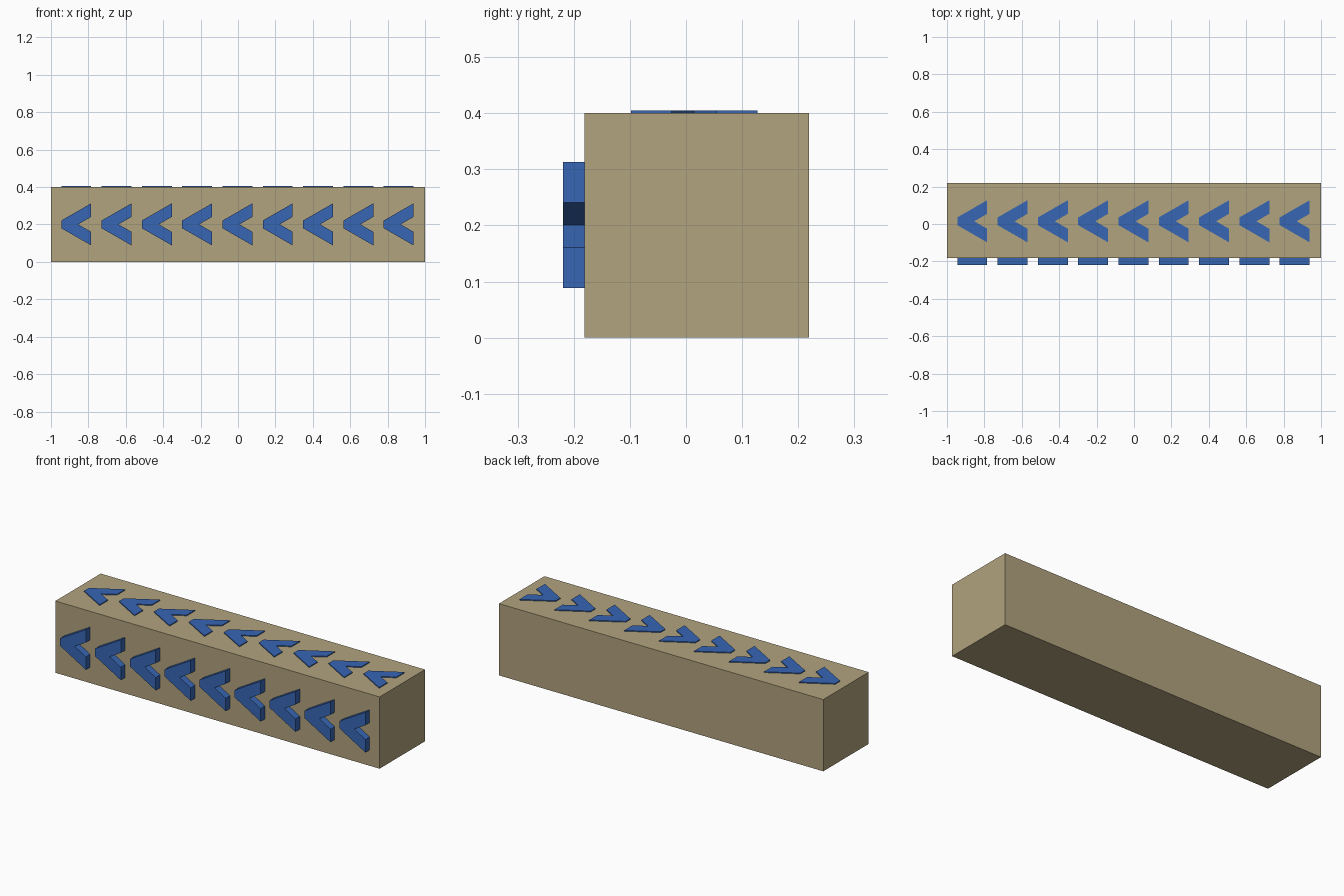
import bpy, bmesh
from mathutils import Matrix, Vector

if "Cube" in bpy.data.objects:
    bpy.data.objects.remove(bpy.data.objects["Cube"])


def material(name, colour):
    m = bpy.data.materials.new(name)
    m.diffuse_color = (*colour, 1)
    m.use_nodes = True
    m.node_tree.nodes["Principled BSDF"].inputs["Base Color"].default_value = m.diffuse_color
    return m


tan = material("tan", (0.445, 0.366, 0.209))
blue = material("blue", (0.038, 0.133, 0.456))


def add_object(name, bm, mat):
    bmesh.ops.recalc_face_normals(bm, faces=bm.faces)
    me = bpy.data.meshes.new(name)
    bm.to_mesh(me)
    bm.free()
    me.materials.append(mat)
    ob = bpy.data.objects.new(name, me)
    bpy.context.collection.objects.link(ob)
    return ob


Y0, Y1, H = -0.181, 0.219, 0.4

# Barrier block
bm = bmesh.new()
bmesh.ops.create_cube(bm, size=1, matrix=Matrix.Translation((0, (Y0 + Y1) / 2, H / 2))
                      @ Matrix.Diagonal((2, Y1 - Y0, H, 1)))
add_object("block", bm, tan)

# Left-pointing chevron outline with a blunt tip
upper = [(0, 0.0205), (0.16, 0.1125), (0.16, 0.04)]
outline = upper + [(0.091, 0)] + [(x, -v) for x, v in reversed(upper)]
COUNT, START, STEP = 9, -0.945, 0.2155


def chevron_row(name, place, direction):
    """Row of chevrons; place maps outline coordinates onto a block face."""
    bm = bmesh.new()
    for i in range(COUNT):
        face = bm.faces.new([bm.verts.new(place(START + i * STEP + x, v)) for x, v in outline])
        ext = bmesh.ops.extrude_face_region(bm, geom=[face], use_keep_orig=True)
        verts = [g for g in ext["geom"] if isinstance(g, bmesh.types.BMVert)]
        bmesh.ops.translate(bm, verts=verts, vec=Vector(direction))
    add_object(name, bm, blue)


# Thick chevrons on the front, thin ones on the top
chevron_row("front_chevrons", lambda x, v: (x, Y0, 0.2005 + v), (0, -0.038, 0))
chevron_row("top_chevrons", lambda x, v: (x, 0.0145 + v, H), (0, 0, 0.005))
